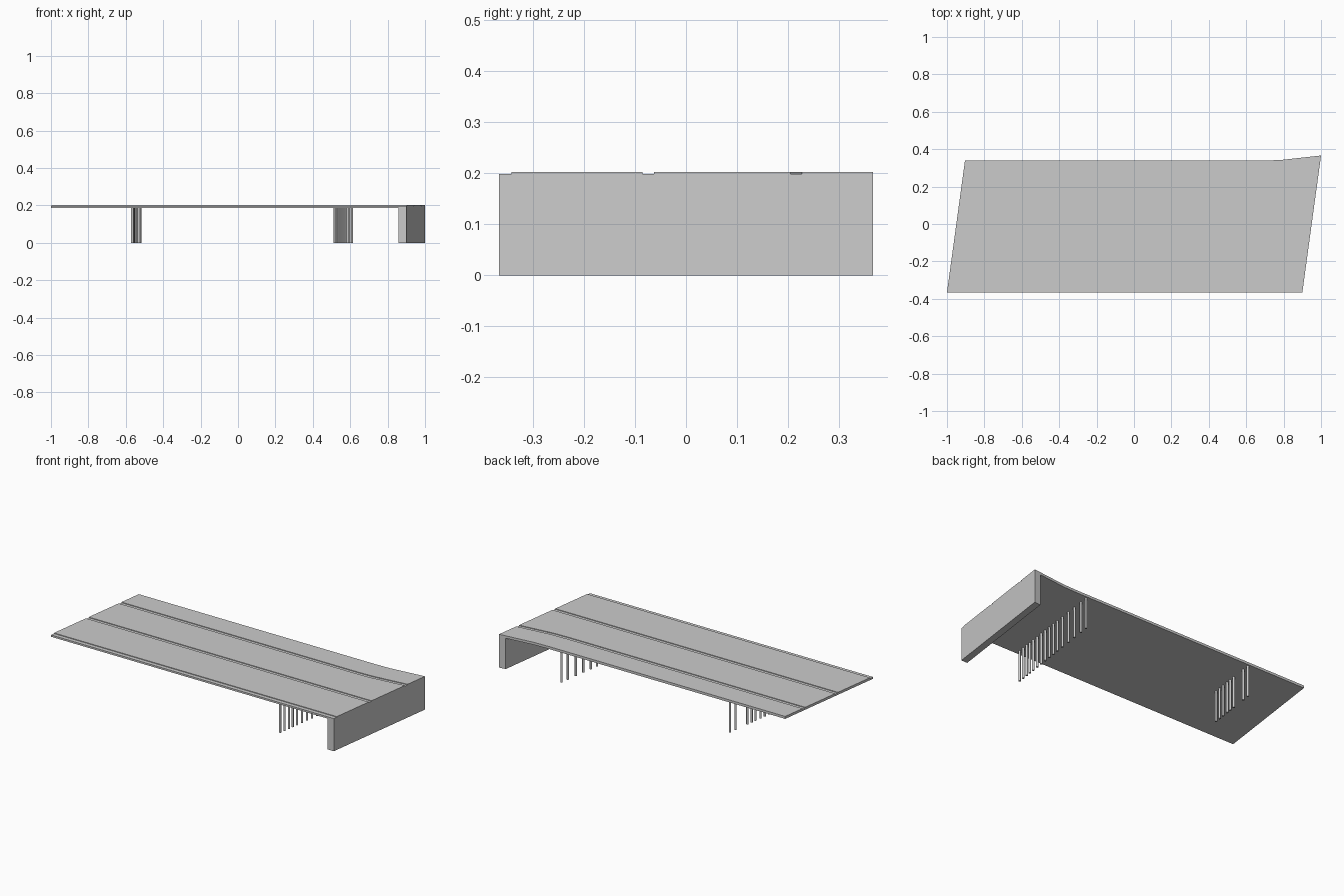
import bpy, bmesh

if "Cube" in bpy.data.objects:
    bpy.data.objects.remove(bpy.data.objects["Cube"])

SKEW = 0.1366                      # x drift per unit of y
TOP, LOW, UNDER = 0.202, 0.198, 0.187


def flare(u):
    """Sideways widening of the back edge near the abutment."""
    pts = [(-1, 0), (0.64, 0), (0.735, 0.003), (0.95, 0.027)]
    for (a, fa), (b, fb) in zip(pts, pts[1:]):
        if u <= b:
            return fa + (fb - fa) * (u - a) / (b - a)
    return pts[-1][1]


def skewed_sweep(name, profile, stations):
    """Sweep a closed y-z profile along x with skewed ends."""
    bm = bmesh.new()
    rings = []
    for u in stations:
        ring = []
        for y, z in profile:
            yy = y + (flare(u) if y > 0.1 else 0)
            ring.append(bm.verts.new((u + SKEW * yy, yy, z)))
        rings.append(ring)
    n = len(profile)
    for r0, r1 in zip(rings, rings[1:]):
        for i in range(n):
            j = (i + 1) % n
            bm.faces.new((r0[i], r0[j], r1[j], r1[i]))
    bm.faces.new(rings[0])
    bm.faces.new(rings[-1])
    bmesh.ops.recalc_face_normals(bm, faces=bm.faces)
    me = bpy.data.meshes.new(name)
    bm.to_mesh(me)
    bm.free()
    ob = bpy.data.objects.new(name, me)
    bpy.context.collection.objects.link(ob)
    return ob


# Deck with lowered front strip and two drainage channels
deck = [(-0.366, UNDER), (-0.366, LOW), (-0.342, LOW), (-0.342, TOP),
        (-0.085, TOP), (-0.085, LOW), (-0.063, LOW), (-0.063, TOP),
        (0.178, TOP), (0.178, LOW), (0.2, LOW), (0.2, TOP),
        (0.339, TOP), (0.339, UNDER)]
skewed_sweep("deck", deck, [-0.95, 0.64, 0.735, 0.95])

# End wall under the right edge
wall = [(-0.366, 0), (-0.366, UNDER), (0.339, UNDER), (0.339, 0)]
skewed_sweep("abutment", wall, [0.909, 0.95])


# Rows of thin round columns parallel to the skewed ends
def column_row(name, u, ys):
    for i, y in enumerate(ys):
        bpy.ops.mesh.primitive_cylinder_add(
            vertices=16, radius=0.0065, depth=UNDER,
            location=(u + SKEW * y, y, UNDER / 2))
        ob = bpy.context.object
        ob.name = f"{name}_{i + 1}"
        bpy.ops.object.shade_smooth_by_angle()


column_row("right_column", 0.564,
           [-0.335, -0.30, -0.265, -0.235, -0.20, -0.16, -0.12, -0.08,
            -0.04, 0.0, 0.04, 0.09, 0.15, 0.21, 0.275, 0.325])
column_row("left_column", -0.567,
           [0.01, 0.045, 0.08, 0.12, 0.15, 0.185, 0.28, 0.325])
